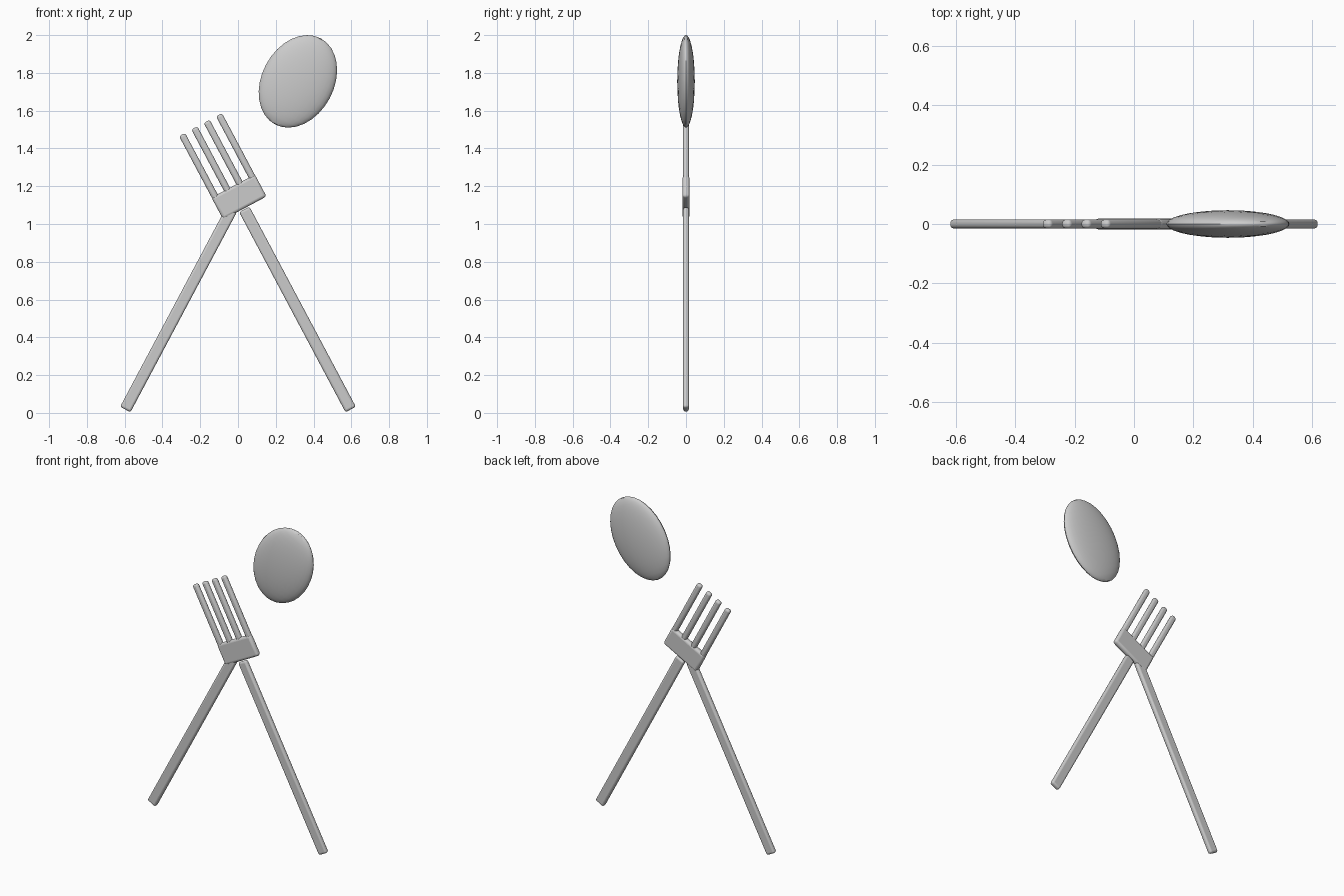
import bpy
import math
from mathutils import Matrix, Vector

if "Cube" in bpy.data.objects:
    bpy.data.objects.remove(bpy.data.objects["Cube"])

TILT = math.radians(28)
CROSS = Vector((0, 0, 1.14))       # where the two utensils cross
FORK = Matrix.Translation(CROSS) @ Matrix.Rotation(-TILT, 4, 'Y')
SPOON = Matrix.Translation(CROSS) @ Matrix.Rotation(TILT, 4, 'Y')


def smooth(ob):
    bpy.ops.object.select_all(action='DESELECT')
    ob.select_set(True)
    bpy.context.view_layer.objects.active = ob
    bpy.ops.object.shade_smooth_by_angle(angle=math.radians(30))


def bar(name, frame, x, bottom, top, width, depth, bevel):
    """Rounded bar running along the utensil's own axis."""
    bpy.ops.mesh.primitive_cube_add(size=1)
    ob = bpy.context.object
    ob.name = name
    size = Matrix.Diagonal((width, depth, top - bottom, 1))
    ob.data.transform(Matrix.Translation((x, 0, (bottom + top) / 2)) @ size)
    ob.matrix_world = frame
    mod = ob.modifiers.new("rounding", 'BEVEL')
    mod.width = bevel
    mod.segments = 4
    smooth(ob)
    return ob


# Handles
FOOT = -1.122 / math.cos(TILT)
for name, frame in (("fork_handle", FORK), ("spoon_handle", SPOON)):
    bar(name, frame, 0, FOOT, FOOT + 1.2, 0.062, 0.03, 0.012)

# Fork head and four tines
bar("fork_head", FORK, 0.006, -0.066, 0.066, 0.26, 0.036, 0.015)
for i in range(4):
    bar(f"fork_tine_{i + 1}", FORK, 0.006 + (i - 1.5) * 0.074,
        0.04, 0.434, 0.036, 0.03, 0.013)

# Spoon bowl: flattened ellipsoid floating on the spoon's axis
bpy.ops.mesh.primitive_uv_sphere_add(segments=32, ring_count=16, radius=1)
bowl = bpy.context.object
bowl.name = "spoon_bowl"
bowl.data.transform(Matrix.Diagonal((0.191, 0.0465, 0.258, 1)))
bowl.matrix_world = Matrix.Translation((0.317, 0, 1.755)) @ Matrix.Rotation(TILT, 4, 'Y')
smooth(bowl)
